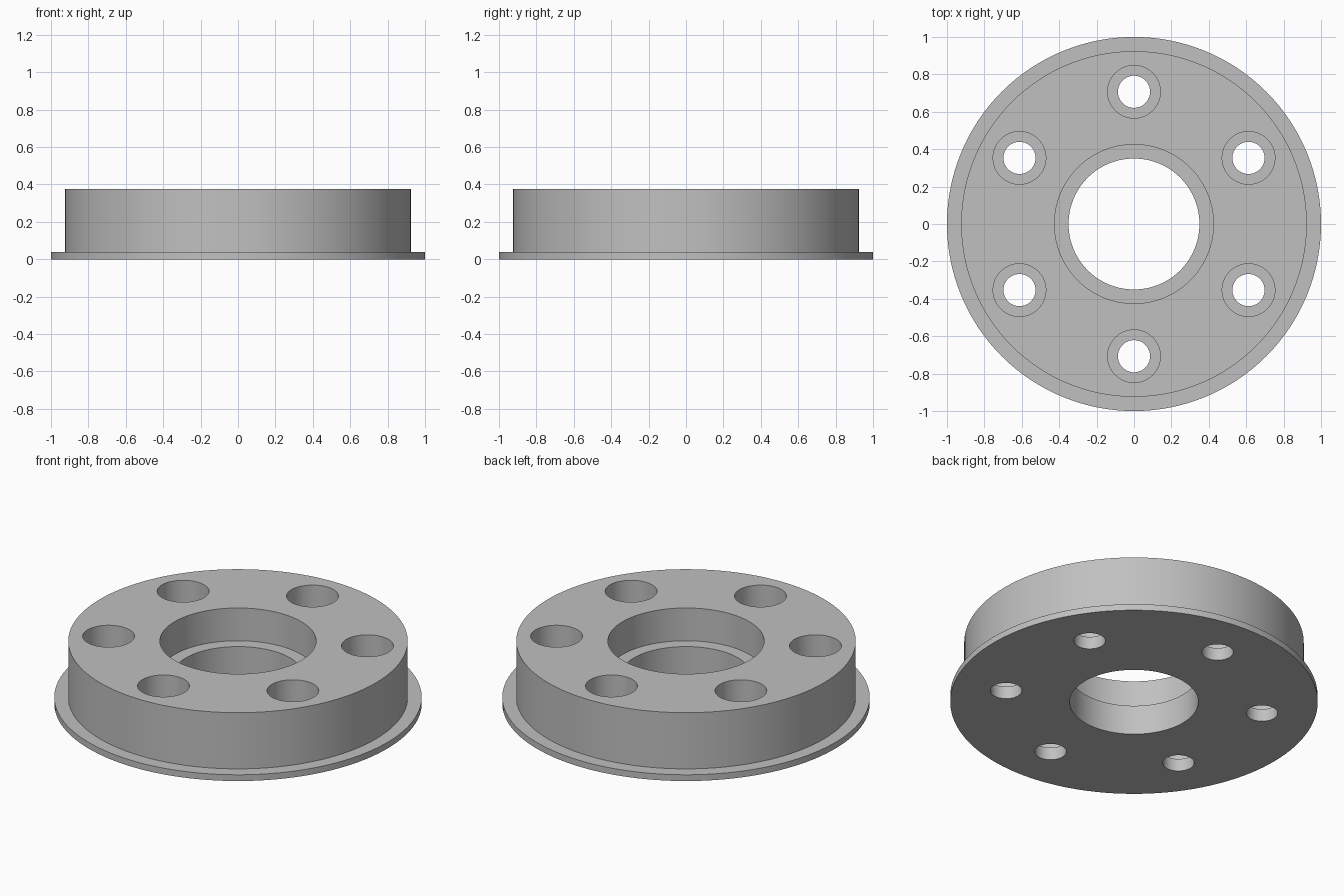
import bpy, bmesh
from math import cos, sin, tau, radians

cube = bpy.data.objects.get("Cube")
if cube:
    bpy.data.objects.remove(cube, do_unlink=True)

metal = bpy.data.materials.new("grey metal")
metal.use_nodes = True
grey = (0.53, 0.53, 0.53, 1)
metal.diffuse_color = grey
metal.node_tree.nodes["Principled BSDF"].inputs["Base Color"].default_value = grey

HEIGHT, FLANGE = 0.375, 0.0375


def lathe(bm, profile, sides, centre=(0, 0), closed=False):
    """Turn (radius, z) points about a vertical axis; closed joins last to first, else caps."""
    rings = [[bm.verts.new((centre[0] + r * cos(tau * i / sides),
                            centre[1] + r * sin(tau * i / sides), z))
              for i in range(sides)] for r, z in profile]
    pairs = list(zip(rings, rings[1:]))
    if closed:
        pairs.append((rings[-1], rings[0]))
    else:
        bm.faces.new(rings[0][::-1])
        bm.faces.new(rings[-1])
    for a, b in pairs:
        for i in range(sides):
            j = (i + 1) % sides
            bm.faces.new((a[i], a[j], b[j], b[i]))


def make_object(name, bm):
    bmesh.ops.recalc_face_normals(bm, faces=bm.faces)
    mesh = bpy.data.meshes.new(name)
    bm.to_mesh(mesh)
    bm.free()
    mesh.materials.append(metal)
    obj = bpy.data.objects.new(name, mesh)
    bpy.context.collection.objects.link(obj)
    return obj


# Flanged ring with a stepped centre bore
bm = bmesh.new()
lathe(bm, [(0.35, 0), (1, 0), (1, FLANGE), (0.924, FLANGE), (0.924, HEIGHT),
           (0.425, HEIGHT), (0.425, 0.178), (0.35, 0.178)], 128, closed=True)
ring = make_object("flanged_ring", bm)

# Six counterbored bolt holes
bm = bmesh.new()
for k in range(6):
    a = tau * (k + 0.5) / 6
    lathe(bm, [(0.086, -0.1), (0.086, 0.075), (0.141, 0.075), (0.141, 0.5)],
          64, (0.707 * cos(a), 0.707 * sin(a)))
cutter = make_object("bolt_hole_cutter", bm)
cutter.hide_render = True

cut = ring.modifiers.new("bolt holes", 'BOOLEAN')
cut.operation = 'DIFFERENCE'
cut.solver = 'EXACT'
cut.object = cutter

bpy.ops.object.select_all(action='DESELECT')
ring.select_set(True)
bpy.context.view_layer.objects.active = ring
bpy.ops.object.modifier_apply(modifier=cut.name)
bpy.data.objects.remove(cutter, do_unlink=True)
bpy.ops.object.shade_smooth_by_angle(angle=radians(30))
